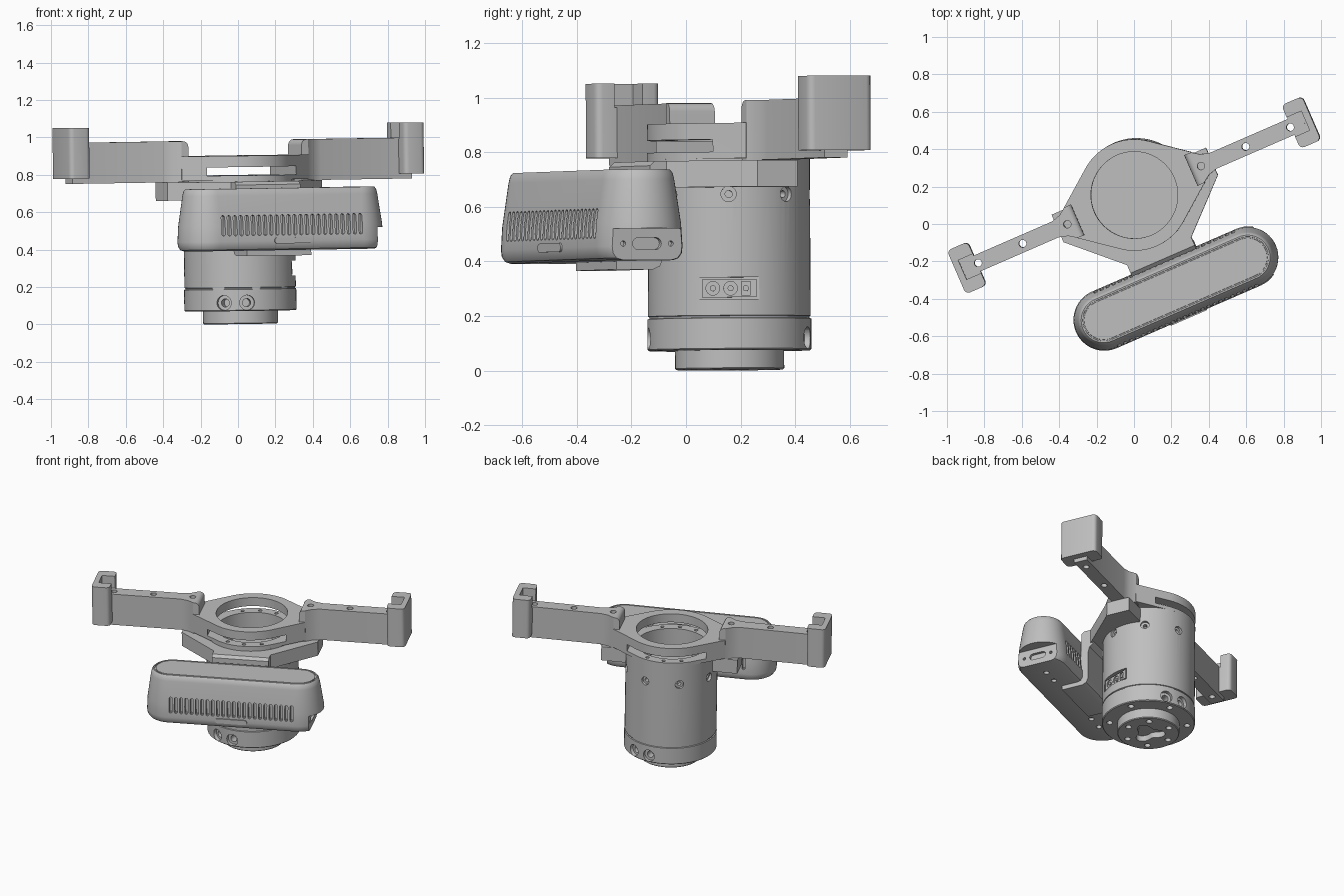
import bpy, bmesh
from math import pi, sin, cos, radians
from mathutils import Matrix, Vector

if "Cube" in bpy.data.objects:
    bpy.data.objects.remove(bpy.data.objects["Cube"], do_unlink=True)

grey = bpy.data.materials.new("plain_grey")
grey.use_nodes = True
grey.diffuse_color = (0.52, 0.52, 0.52, 1)
grey.node_tree.nodes["Principled BSDF"].inputs["Base Color"].default_value = (0.52, 0.52, 0.52, 1)

YAW = radians(23.5)
PLACE = (Matrix.Translation((0.014, 0.16, 0.003)) @ Matrix.Rotation(YAW, 4, 'Z')
         @ Matrix.Rotation(radians(-0.85), 4, 'Y'))
FLAT = Matrix()
ALONG_X = Matrix(((0, 0, 1, 0), (1, 0, 0, 0), (0, 1, 0, 0), (0, 0, 0, 1)))
ALONG_Y = Matrix.Rotation(pi / 2, 4, 'X')


def radial(angle):
    return Matrix.Rotation(angle, 4, 'Z') @ ALONG_X


def circle(x, y, r, n=24):
    return [(x + r * cos(2 * pi * i / n), y + r * sin(2 * pi * i / n)) for i in range(n)]


def rect(x0, x1, y0, y1):
    return [(x0, y0), (x1, y0), (x1, y1), (x0, y1)]


def capsule(x, y, half, r, n=8):
    # stadium outline, long in its first axis
    out = []
    for side in (0, 1):
        for i in range(n + 1):
            a = -pi / 2 + pi * side + pi * i / n
            out.append((x + half * (1 - 2 * side) + r * cos(a), y + r * sin(a)))
    return out


def prism(bm, pts, c0, c1, mat=FLAT):
    low, high = ([bm.verts.new(mat @ Vector((a, b, c))) for a, b in pts] for c in (c0, c1))
    bm.faces.new(low[::-1])
    bm.faces.new(high)
    for i in range(len(pts)):
        j = (i + 1) % len(pts)
        bm.faces.new((low[i], low[j], high[j], high[i]))


def loft(bm, profile, outline):
    rings = [[bm.verts.new((a, b, z)) for a, b in outline(r)] for r, z in profile]
    bm.faces.new(rings[0][::-1])
    bm.faces.new(rings[-1])
    for p, q in zip(rings, rings[1:]):
        for i in range(len(p)):
            j = (i + 1) % len(p)
            bm.faces.new((p[i], p[j], q[j], q[i]))


def bevel(bm, test, size):
    edges = [e for e in bm.edges if test(*[v.co for v in e.verts])]
    bmesh.ops.bevel(bm, geom=edges, offset=size, segments=4, profile=0.5, affect='EDGES')


def make(name, bm):
    bmesh.ops.recalc_face_normals(bm, faces=bm.faces[:])
    mesh = bpy.data.meshes.new(name)
    bm.to_mesh(mesh)
    bm.free()
    mesh.materials.append(grey)
    obj = bpy.data.objects.new(name, mesh)
    bpy.context.scene.collection.objects.link(obj)
    return obj


def activate(obj):
    bpy.ops.object.select_all(action='DESELECT')
    obj.select_set(True)
    bpy.context.view_layer.objects.active = obj


def cut(obj, prisms):
    bm = bmesh.new()
    for p in prisms:
        prism(bm, *p)
    tool = make("cutter", bm)
    tool.hide_render = True
    mod = obj.modifiers.new("cut", 'BOOLEAN')
    mod.operation, mod.solver, mod.object = 'DIFFERENCE', 'EXACT', tool
    activate(obj)
    bpy.ops.object.modifier_apply(modifier=mod.name)
    bpy.data.objects.remove(tool, do_unlink=True)


def finish(obj):
    obj.data.transform(PLACE)
    activate(obj)
    bpy.ops.object.shade_smooth_by_angle(angle=radians(32))


# Cylindrical body, open at the top, with stepped foot and seam groove
bm = bmesh.new()
loft(bm, [(.195, 0), (.2, .005), (.2, .07), (.295, .07), (.3, .075), (.3, .186), (.293, .188),
          (.293, .194), (.298, .196), (.298, .77), (.235, .77), (.235, .62)],
     lambda r: circle(0, 0, r, 72))
body = make("motor_body", bm)
lower = [radians(a) - YAW for a in (-107, -83, 73, 97)]
upper = [k * pi / 4 - YAW for k in range(8)]
cut(body, [(circle(0, .115, .04), .275, .33, radial(a)) for a in lower]
    + [(circle(0, .64, .028), .28, .33, radial(a)) for a in upper]
    + [(rect(-.11, .11, .255, .335), .272, .33, radial(-YAW))])
cut(body, [(circle(0, .115, .022), .22, .29, radial(a)) for a in lower]
    + [(circle(0, .64, .013), .25, .29, radial(a)) for a in upper])
# Underside: three-lobed opening and two bolt circles
lobes = [((.085 + .025 * cos(3 * t)) * cos(t), (.085 + .025 * cos(3 * t)) * sin(t))
         for t in [2 * pi * i / 48 for i in range(48)]]
cut(body, [(lobes, -.02, .04)]
    + [(circle(r * cos(k * pi / 3 + o), r * sin(k * pi / 3 + o), .02, 16), z0, z0 + .05)
       for k in range(6) for r, z0, o in ((.15, -.02, .5), (.25, .05, 0))])
finish(body)

# Connector panel on the side
bm = bmesh.new()
prism(bm, rect(-.1, .1, .262, .328), .26, .28, radial(-YAW))
panel = make("connector_panel", bm)
cut(panel, [(circle(a, .295, .025), .268, .3, radial(-YAW)) for a in (-.06, .005)]
    + [(rect(.045, .078, .27, .32), .268, .3, radial(-YAW))])
for a in (-.06, .005, .061):
    bm = bmesh.new()
    prism(bm, circle(a, .295, .011, 16), .26, .28, radial(-YAW))
    finish(make("connector_pin", bm))
finish(panel)

# Ring joining the two arms, slotted between its upper and lower plates
arc = [radians(52 + 76 * i / 20) for i in range(21)]
half = [(.37, .09)] + [(.298 * cos(a), .298 * sin(a)) for a in arc] + [(-.37, .09)]
bm = bmesh.new()
prism(bm, half + [(-x, -y) for x, y in half], .77, .9)
ring = make("mount_ring", bm)
cut(ring, [(rect(-.26, .26, -.5, .5), .795, .84)])
cut(ring, [(circle(0, 0, .232, 72), .7, 1)])
cut(ring, [(circle(.265 * cos(a), .265 * sin(a), .012, 12), .78, .82)
           for a in [radians(d + s) for d in (65, 90, 115) for s in (0, 180)]])
finish(ring)

# Arms with bolt holes and C-shaped end clips
for side, turn in (("left", 0), ("right", pi)):
    spin = Matrix.Rotation(turn, 4, 'Z')
    edge = [(.33, .09), (.37, .088), (.41, .06), (.46, .046), (.99, .046)]
    bm = bmesh.new()
    prism(bm, [(x, -y) for x, y in edge] + edge[::-1], .763, .982)
    bevel(bm, lambda p, q: max(p.x, q.x) < .331 and min(p.z, q.z) > .98, .03)
    arm = make(side + "_arm", bm)
    cut(arm, [(circle(x, 0, .02), .7, 1.1) for x in (.39, .65, .91)])
    bm = bmesh.new()
    prism(bm, [(.915, -.127), (1.035, -.127), (1.035, .127), (.915, .127), (.915, .056),
               (.89, .056), (.89, .047), (.915, .047), (.915, .056), (1, .056), (1, -.056),
               (.915, -.056)][:4] + [(.915, .056), (1, .056), (1, -.056), (.915, -.056)], .79, 1.062)
    bevel(bm, lambda p, q: abs(p.z - q.z) > .1 and abs(p.y) > .12, .025)
    clip = make(side + "_end_clip", bm)
    bm = bmesh.new()
    prism(bm, rect(.915, 1.005, -.058, .058), .79, .975)
    filler = make(side + "_clip_base", bm)
    cut(filler, [(circle(.91, 0, .02), .7, 1.1)])
    for obj in (arm, clip, filler):
        obj.data.transform(spin)
        finish(obj)

# Flared bracket plate below the ring
front = [(-.45, .08), (-.45, -.08), (-.185, -.33), (.185, -.33), (.45, -.08), (.45, .08)]
bm = bmesh.new()
prism(bm, front, .665, .762)
plate = make("bracket_plate", bm)
cut(plate, [(circle(0, 0, .29, 72), .5, 1)])
finish(plate)

# Bracket wall and foot that carry the sensor housing
bm = bmesh.new()
prism(bm, [(-.53, .365), (-.385, .365), (-.357, .377), (-.345, .405), (-.345, .6), (-.335, .64),
           (-.3, .665), (-.3, .762), (-.375, .762), (-.395, .745), (-.395, .4), (-.53, .4)],
      -.187, .187, ALONG_X)
finish(make("bracket_wall", bm))

# Sensor housing: tapered capsule with top groove, vents and end port
V = -.548
bm = bmesh.new()
loft(bm, [(.13, .395), (.15, .402), (.162, .42), (.165, .445), (.16, .53), (.136, .69), (.13, .715),
          (.12, .727), (.112, .727), (.111, .721), (.105, .721), (.104, .727)],
     lambda r: capsule(0, V, .42, r, 24))
housing = make("sensor_housing", bm)
cut(housing, [(rect(.508, .7, -1, 0), .3, .51)])
vents = [-.4 + .8 * i / 23 for i in range(24)]
slot = [(b, a) for a, b in capsule(0, 0, .045, .01, 5)]
cut(housing, [([(u + a, .53 + b) for a, b in slot], c, c + .08, ALONG_Y)
              for u in vents for c in (-V + .13, -V - .21)]
    + [(capsule(V, .455, .035, .022), .49, .55, ALONG_X)]
    + [(circle(V + d, .455, .01, 12), .49, .55, ALONG_X) for d in (-.095, .095)]
    + [(circle(u, V, .018, 16), .35, .415) for u in (-.38, -.27, .27, .38)])
finish(housing)

# Latch tab on the lower front of the housing
bm = bmesh.new()
prism(bm, capsule(0, .447, .09, .016), -V + .15, -V + .171, ALONG_Y)
finish(make("latch_tab", bm))
